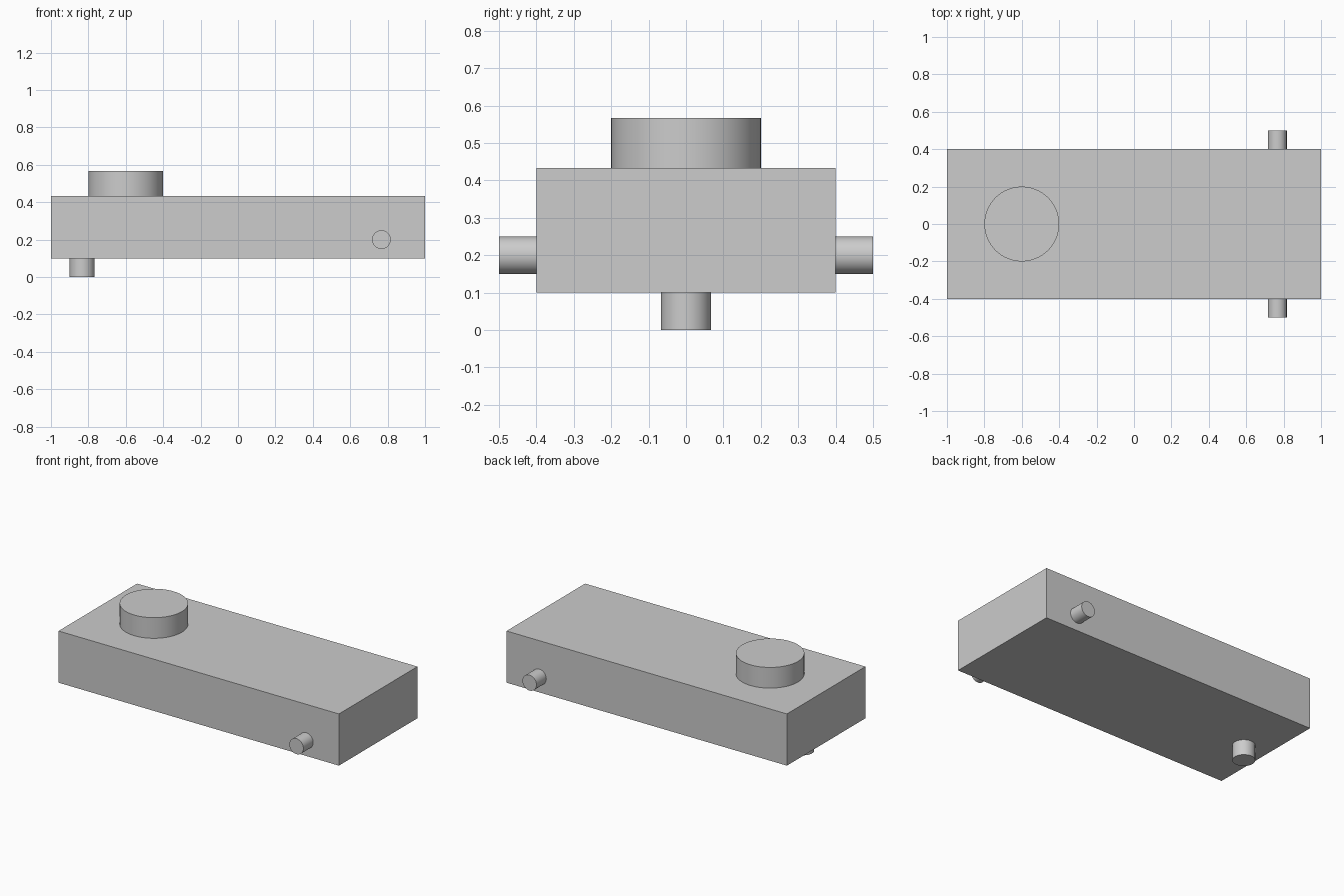
import bpy
import math

cube = bpy.data.objects.get("Cube")
if cube:
    bpy.data.objects.remove(cube, do_unlink=True)

# One light grey for every part
grey = bpy.data.materials.new("light_grey")
grey.use_nodes = True
colour = (0.604, 0.604, 0.604, 1.0)
grey.diffuse_color = colour
grey.node_tree.nodes["Principled BSDF"].inputs["Base Color"].default_value = colour


def finish(name):
    part = bpy.context.object
    part.name = name
    part.data.materials.append(grey)
    return part


def cylinder(name, radius, depth, centre, tilt=0.0):
    bpy.ops.mesh.primitive_cylinder_add(
        vertices=64, radius=radius, depth=depth,
        location=centre, rotation=(tilt, 0, 0))
    finish(name)
    bpy.ops.object.shade_smooth_by_angle(angle=math.radians(30))


# Rectangular body
BOTTOM, TOP, HALF_WIDTH = 0.1, 0.4333, 0.4
bpy.ops.mesh.primitive_cube_add(size=1, location=(0, 0, (BOTTOM + TOP) / 2))
body = finish("body")
body.scale = (2, 2 * HALF_WIDTH, TOP - BOTTOM)
bpy.ops.object.transform_apply(location=False, rotation=False, scale=True)

# Round turret on the top and peg underneath
cylinder("top_disc", 0.2, 0.1333, (-0.6, 0, TOP + 0.0667))
cylinder("bottom_peg", 0.0667, BOTTOM, (-0.8333, 0, BOTTOM / 2))

# Side pegs, mirrored front to back
for name, side in (("front_peg", -1), ("back_peg", 1)):
    cylinder(name, 0.05, 0.1, (0.7667, side * (HALF_WIDTH + 0.05), 0.2), math.pi / 2)
